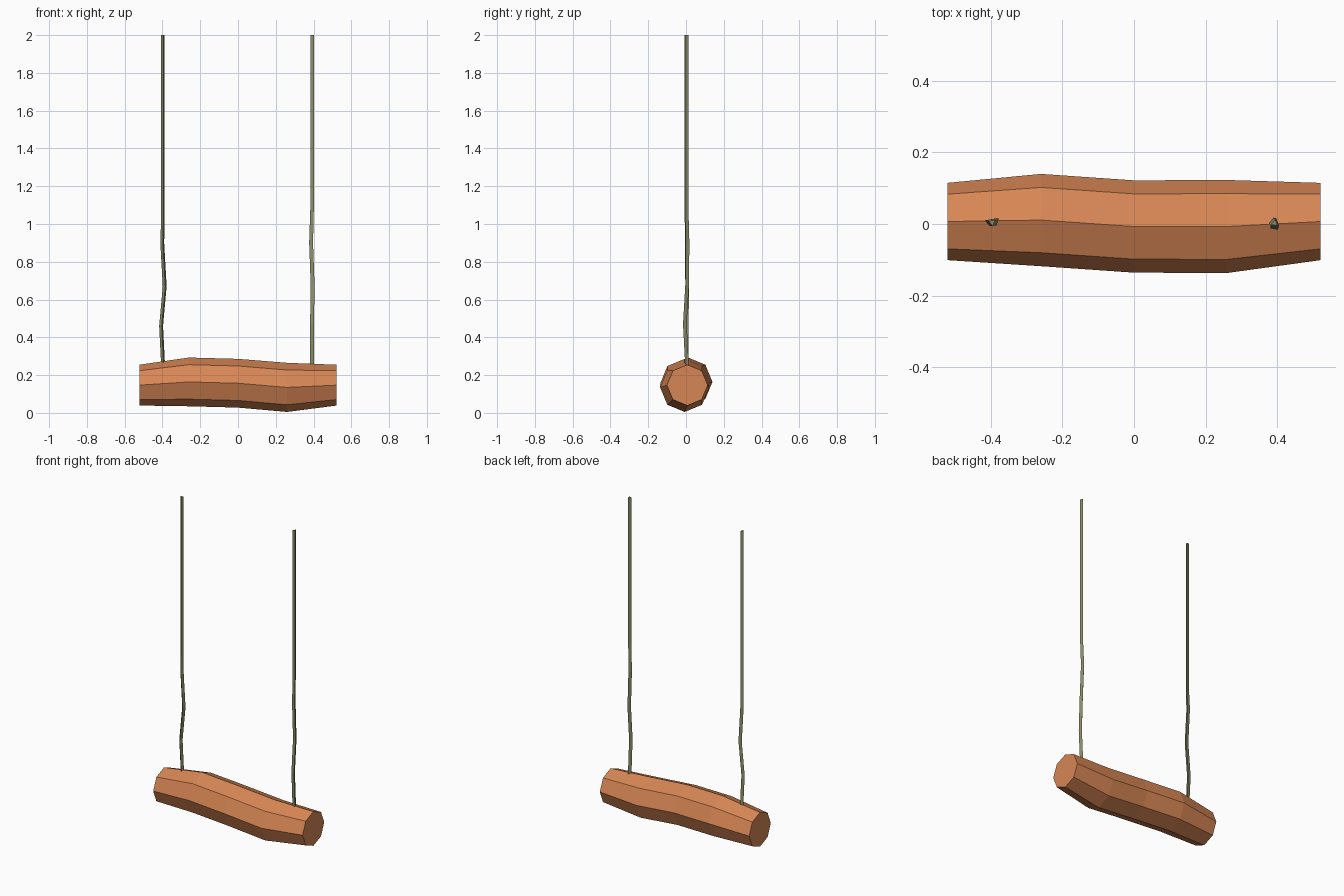
import bpy
import math
from mathutils import Vector

cube = bpy.data.objects.get("Cube")
if cube:
    bpy.data.objects.remove(cube, do_unlink=True)


def make_material(name, color):
    mat = bpy.data.materials.new(name)
    mat.use_nodes = True
    mat.diffuse_color = color
    bsdf = next(n for n in mat.node_tree.nodes if n.type == "BSDF_PRINCIPLED")
    bsdf.inputs["Base Color"].default_value = color
    bsdf.inputs["Roughness"].default_value = 0.9
    return mat


def tube(name, sections, axes, sides, turn, mat):
    """Capped flat-sided tube through (centre, radius) sections."""
    u, v = axes
    verts, faces = [], []
    for centre, radius in sections:
        for i in range(sides):
            a = turn + math.tau * i / sides
            verts.append(Vector(centre) + radius * (u * math.cos(a) + v * math.sin(a)))
    for s in range(len(sections) - 1):
        for i in range(sides):
            j = (i + 1) % sides
            a, b = s * sides, (s + 1) * sides
            faces.append((a + i, a + j, b + j, b + i))
    last = (len(sections) - 1) * sides
    faces.append(tuple(reversed(range(sides))))
    faces.append(tuple(range(last, last + sides)))
    mesh = bpy.data.meshes.new(name)
    mesh.from_pydata(verts, [], faces)
    mesh.materials.append(mat)
    obj = bpy.data.objects.new(name, mesh)
    bpy.context.collection.objects.link(obj)
    return obj


X, Y, Z = Vector((1, 0, 0)), Vector((0, 1, 0)), Vector((0, 0, 1))
wood = make_material("orange wood", (0.68, 0.24, 0.09, 1))
vine = make_material("olive rope", (0.27, 0.27, 0.15, 1))

# Log seat: gently bent octagonal trunk with an edge on top
log = [
    ((-0.522, 0.007, 0.147), 0.108),
    ((-0.26, 0.011, 0.164), 0.129),
    ((0, -0.007, 0.157), 0.129),
    ((0.26, -0.007, 0.135), 0.130),
    ((0.522, 0.007, 0.147), 0.108),
]
tube("log_seat", log, (Y, Z), 8, 0, wood)

# Ropes: three-sided, wavy near the log and straight above
left_path = [
    ((0.393, 0.004, 0.24), 0.012),
    ((0.393, -0.008, 0.47), 0.012),
    ((0.396, 0.004, 0.68), 0.012),
    ((0.388, 0.006, 0.90), 0.012),
    ((0.393, 0.002, 1.08), 0.011),
    ((0.393, 0.002, 2.0), 0.011),
]
right_path = [
    ((-0.395, 0.006, 0.24), 0.012),
    ((-0.406, 0.006, 0.46), 0.012),
    ((-0.387, 0.008, 0.67), 0.012),
    ((-0.400, 0.007, 0.90), 0.012),
    ((-0.397, 0.004, 1.02), 0.011),
    ((-0.397, 0.004, 2.0), 0.011),
]
tube("left_rope", left_path, (X, Y), 3, math.radians(80), vine)
tube("right_rope", right_path, (X, Y), 3, math.radians(-80), vine)
